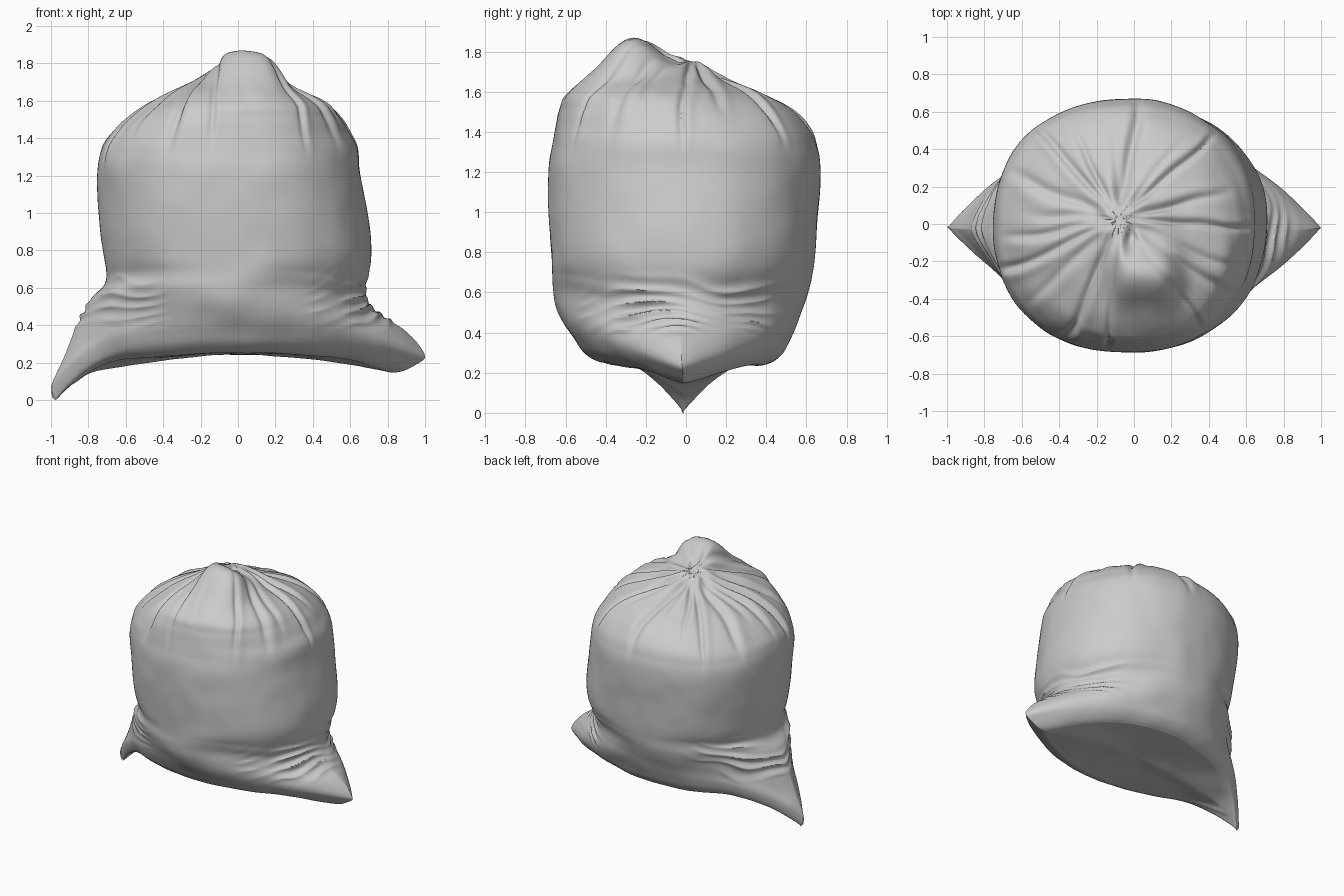
import bpy, bmesh, math, random
from mathutils import Vector, noise

if "Cube" in bpy.data.objects:
    bpy.data.objects.remove(bpy.data.objects["Cube"])

random.seed(4)
AROUND, STEPS = 320, 14

# Cross-sections from the base up: z, left, right, front, back
PROFILE = [
    (.265, .02, .02, .02, .02),
    (.258, .70, .68, .36, .35),
    (.265, .88, .84, .44, .42),
    (.31, .975, .96, .51, .48),
    (.38, 1, 1, .56, .52),
    (.46, .94, .94, .61, .56),
    (.54, .87, .82, .645, .59),
    (.62, .80, .72, .66, .61),
    (.70, .71, .69, .665, .625),
    (.82, .72, .71, .67, .64),
    (1.2, .755, .66, .685, .67),
    (1.35, .74, .64, .67, .65),
    (1.44, .68, .59, .655, .61),
    (1.52, .59, .54, .635, .53),
    (1.60, .46, .46, .60, .38),
    (1.68, .31, .28, .48, .18),
    (1.75, .17, .05, .20, .08),
    (1.77, .10, -.06, 0, .05),
]
# Corner ears on the lowest sections: pointedness, left drop, right drop
EARS = [(0, 0, 0), (.7, -.075, -.07), (.9, -.165, -.10), (1, -.30, -.10), (1, -.29, -.13),
        (.95, -.24, -.12), (.8, -.14, -.10), (.5, -.07, -.10), (.2, -.05, -.09)]
RINGS = [p + (EARS[i] if i < len(EARS) else (0, 0, 0)) for i, p in enumerate(PROFILE)]


def smooth(a, b, x):
    t = max(0.0, min(1.0, (x - a) / (b - a)))
    return t * t * (3 - 2 * t)


def spline(t):
    """Catmull-Rom interpolation through the cross-sections."""
    i = min(int(t), len(RINGS) - 2)
    f = t - i
    p0, p1, p2, p3 = (RINGS[max(0, min(len(RINGS) - 1, i + k))] for k in (-1, 0, 1, 2))
    return [b + .5 * f * (c - a + f * (2*a - 5*b + 4*c - d + f * (3*(b - c) + d - a)))
            for a, b, c, d in zip(p0, p1, p2, p3)]


def ring_point(ring, ang):
    z, xl, xr, yf, yb, lens, dl, dr = ring
    c, s = math.cos(ang), math.sin(ang)
    n = 2.18
    k = (abs(c) ** n + abs(s) ** n) ** (-1 / n)
    ux = c * (k * (1 - lens) + lens)
    uy = s * (k * (1 - lens) + abs(s) * lens)
    x = (xr - xl) / 2 + (xr + xl) / 2 * ux
    y = (yb - yf) / 2 + (yb + yf) / 2 * uy
    z += dr * abs(c) ** 3 if c > 0 else dl * abs(c) ** 4.5
    # Gathered mouth folded over to the front
    if z > 1.4:
        z += .15 * math.exp(-((x - .06) / .18) ** 4 - ((y + .28) / .16) ** 2)
        z += .03 * math.exp(-((x + .07) / .05) ** 2 - ((y + .15) / .09) ** 2)
        z -= .05 * math.exp(-((x + .02) / .03) ** 2 - ((y + .08) / .06) ** 2)
    return Vector((x, y, z))


# Pleats radiating from the tie: angle, width, depth, reach down the side
PLEATS = [(2 * math.pi * (i + random.uniform(-.35, .35)) / 19, random.uniform(.016, .032),
           random.uniform(.014, .028), random.uniform(1.2, 1.52)) for i in range(19)]


def wrinkle(p):
    d = .012 * noise.noise(p * 2.6) + .005 * noise.noise(p * 6)
    if p.z > 1.1:
        dx, dy = p.x + .08, p.y - .03
        r, phi = math.hypot(dx, dy), math.atan2(dy, dx)
        phi += .08 * noise.noise(p * 3)
        # the folded mouth itself stays smooth
        clear = 1 - .85 * math.exp(-((p.x - .04) / .17) ** 4) * smooth(0, -.15, p.y)
        for a, w, depth, reach in PLEATS:
            if math.cos(phi - a) > 0:
                q = r * math.sin(phi - a)
                fade = smooth(reach, reach + .28, p.z) * min(1, r / .14) * clear
                d += depth * fade * (.45 * math.exp(-((q - 2 * w) / (1.6 * w)) ** 2)
                                     - math.exp(-(q / w) ** 2))
    # Creases pinched above each bottom corner
    side = smooth(.32, .68, abs(p.x))
    band = smooth(.36, .48, p.z) * (1 - smooth(.60, .76, p.z))
    if side * band > 0:
        u = p.z + .3 * (abs(p.x) - .7) * (-1 if p.x > 0 else 1)
        wave = math.sin(44 * u + 4 * noise.noise(Vector((p.x * 3, p.y * 3, p.z * 4))))
        patch = .5 + noise.noise(p * 4 + Vector((7, 0, 0)))
        d += side * band * .013 * max(0, patch) * (1 - 2 * abs(wave))
    return d


# Sack body, lofted with the two corner ears
bm = bmesh.new()
count = (len(RINGS) - 1) * STEPS + 1
loops = []
for i in range(count):
    ring = spline(i / STEPS)
    loops.append([bm.verts.new(ring_point(ring, 2 * math.pi * j / AROUND)) for j in range(AROUND)])
for lo, hi in zip(loops, loops[1:]):
    for j in range(AROUND):
        k = (j + 1) % AROUND
        bm.faces.new((lo[j], lo[k], hi[k], hi[j]))
bm.faces.new(loops[0][::-1])
bm.faces.new(loops[-1])

# Push the wrinkles in along the surface normals
bm.normal_update()
moves = [(v, v.normal * wrinkle(v.co)) for v in bm.verts]
for v, m in moves:
    v.co += m
low = min(v.co.z for v in bm.verts)
for v in bm.verts:
    v.co.z -= low

mesh = bpy.data.meshes.new("tied_sack")
bm.to_mesh(mesh)
bm.free()
sack = bpy.data.objects.new("tied_sack", mesh)
bpy.context.collection.objects.link(sack)
bpy.context.view_layer.objects.active = sack
sack.select_set(True)
bpy.ops.object.shade_smooth_by_angle(angle=math.radians(60))
